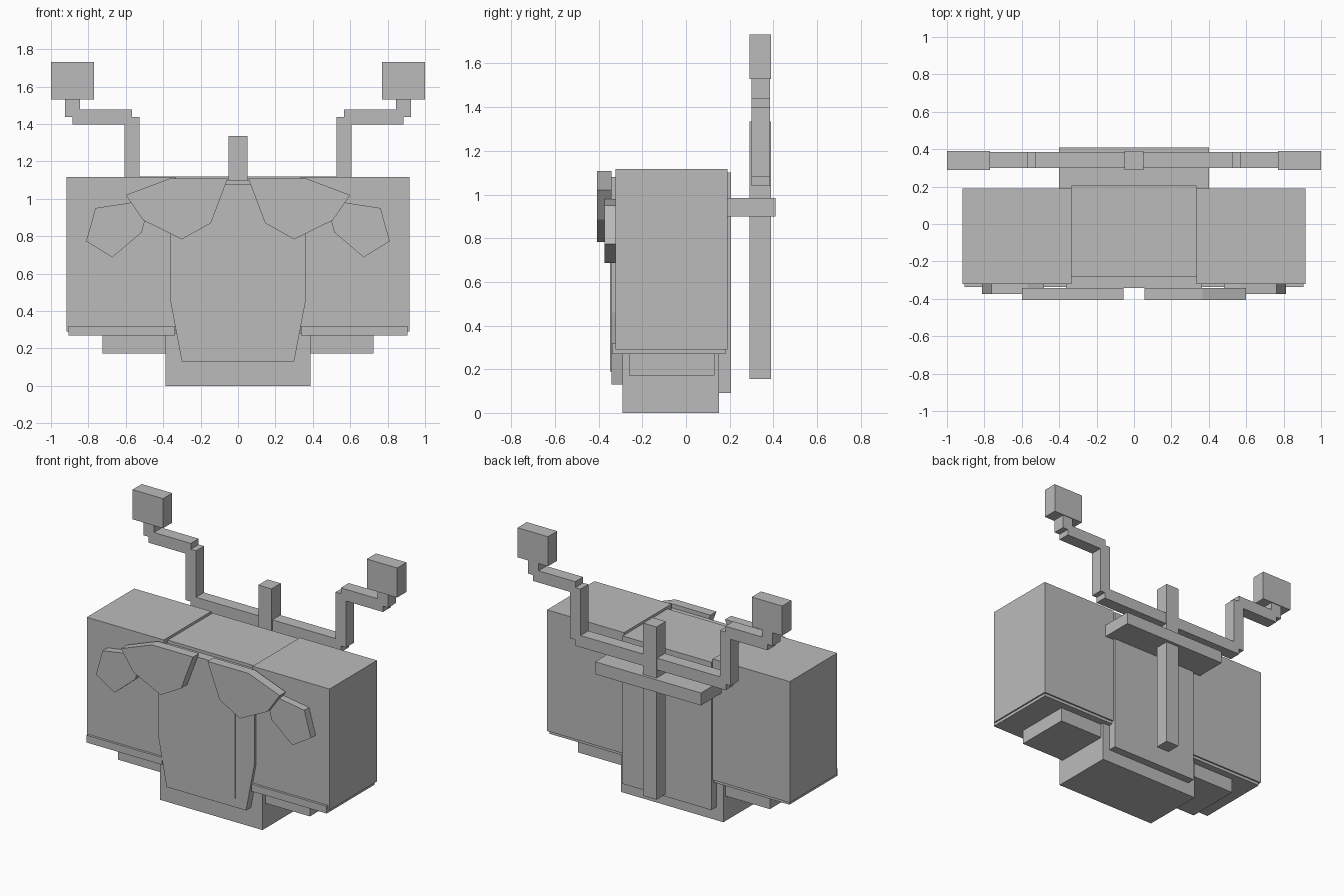
import bpy
import bmesh

old = bpy.data.objects.get("Cube")
if old:
    bpy.data.objects.remove(old, do_unlink=True)

grey = bpy.data.materials.new("plain grey")
grey.use_nodes = True
grey.diffuse_color = (0.5, 0.5, 0.5, 1)
grey.node_tree.nodes["Principled BSDF"].inputs["Base Color"].default_value = (0.5, 0.5, 0.5, 1)


def plate(name, outline, y0, y1):
    """Extrude an x-z outline from y0 to y1."""
    bm = bmesh.new()
    face = bm.faces.new([bm.verts.new((x, y0, z)) for x, z in outline])
    ext = bmesh.ops.extrude_face_region(bm, geom=[face])
    verts = [v for v in ext["geom"] if isinstance(v, bmesh.types.BMVert)]
    bmesh.ops.translate(bm, verts=verts, vec=(0, y1 - y0, 0))
    bmesh.ops.recalc_face_normals(bm, faces=bm.faces)
    mesh = bpy.data.meshes.new(name)
    bm.to_mesh(mesh)
    bm.free()
    mesh.materials.append(grey)
    obj = bpy.data.objects.new(name, mesh)
    bpy.context.collection.objects.link(obj)
    return obj


def box(name, x, y, z):
    return plate(name, [(x[0], z[0]), (x[1], z[0]), (x[1], z[1]), (x[0], z[1])], *y)


# Torso core, base and front apron
box("torso_core", (-0.335, 0.335), (-0.28, 0.205), (0.09, 1.10))
box("base_block", (-0.388, 0.388), (-0.29, 0.15), (0, 0.28))
plate("front_apron", [(-0.363, 1.08), (-0.363, 0.46), (-0.30, 0.13),
                      (0.30, 0.13), (0.363, 0.46), (0.363, 1.08)], -0.342, -0.27)
box("apron_seam", (0.215, 0.22), (-0.348, -0.34), (0.19, 0.90))

# Back frame along the centre
box("back_post", (-0.05, 0.05), (0.29, 0.39), (0.155, 1.335))
box("back_bracket", (-0.40, 0.40), (0.19, 0.41), (0.90, 0.985))
box("frame_crossbar", (-0.57, 0.57), (0.30, 0.385), (1.04, 1.12))

# Parts repeated on both sides
for side, s in (("left", 1), ("right", -1)):
    def pair(name, x, y, z):
        box(side + "_" + name, sorted((s * x[0], s * x[1])), y, z)

    pair("side_block", (0.335, 0.917), (-0.322, 0.19), (0.29, 1.117))
    pair("side_trim", (0.338, 0.907), (-0.338, 0.18), (0.27, 0.32))
    pair("side_foot", (0.38, 0.725), (-0.26, 0.13), (0.172, 0.28))
    pair("frame_upright", (0.527, 0.607), (0.30, 0.385), (1.08, 1.437))
    pair("frame_arm", (0.567, 0.885), (0.30, 0.385), (1.397, 1.477))
    pair("frame_tip", (0.845, 0.925), (0.30, 0.385), (1.437, 1.54))
    pair("frame_block", (0.77, 1.0), (0.29, 0.39), (1.53, 1.732))

    collar = [(0.60, 1.02), (0.365, 1.108), (0.055, 1.108),
              (0.145, 0.87), (0.30, 0.783), (0.507, 0.885)]
    tab = [(0.762, 0.95), (0.57, 0.98), (0.48, 0.95),
           (0.515, 0.82), (0.672, 0.687), (0.812, 0.773)]
    plate(side + "_collar", [(s * x, z) for x, z in collar], -0.407, -0.342)
    plate(side + "_collar_tab", [(s * x, z) for x, z in tab], -0.373, -0.315)
